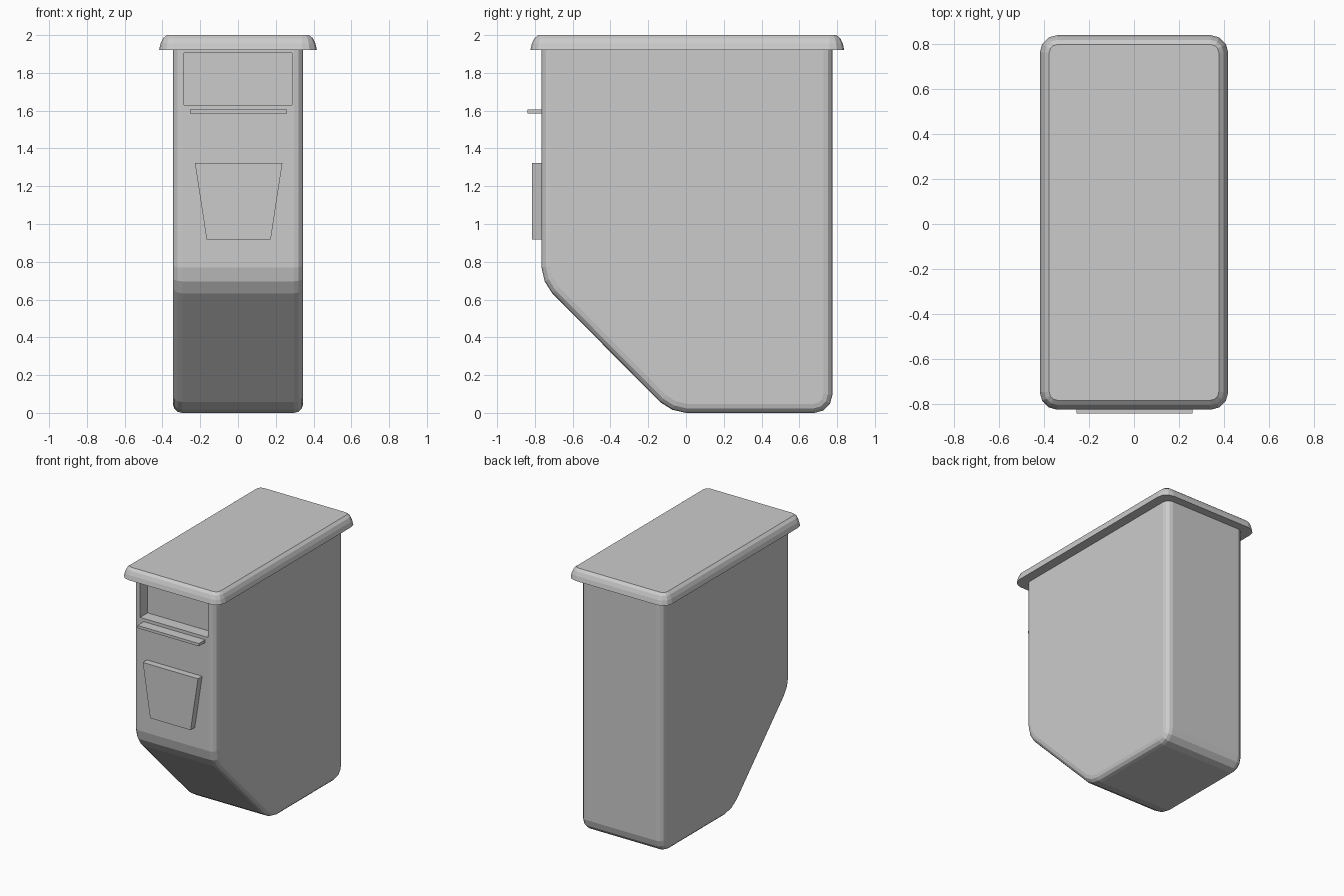
import bpy, bmesh, math

if "Cube" in bpy.data.objects:
    bpy.data.objects.remove(bpy.data.objects["Cube"])


def finish(name, bm):
    bmesh.ops.recalc_face_normals(bm, faces=bm.faces)
    mesh = bpy.data.meshes.new(name)
    bm.to_mesh(mesh)
    bm.free()
    ob = bpy.data.objects.new(name, mesh)
    bpy.context.collection.objects.link(ob)
    return ob


def prism(bm, points, offset):
    """Extrude a closed 3D outline along an offset vector."""
    face = bm.faces.new([bm.verts.new(p) for p in points])
    ext = bmesh.ops.extrude_face_region(bm, geom=[face], use_keep_orig=True)
    verts = [g for g in ext['geom'] if isinstance(g, bmesh.types.BMVert)]
    bmesh.ops.translate(bm, verts=verts, vec=offset)


def box(name, x, y, z):
    bm = bmesh.new()
    prism(bm, [(x[0], y[0], z[0]), (x[1], y[0], z[0]),
               (x[1], y[0], z[1]), (x[0], y[0], z[1])], (0, y[1] - y[0], 0))
    return finish(name, bm)


def rounded_rect(hx, hy, cy, r, segs=3):
    pts = []
    for i, (sx, sy) in enumerate([(1, 1), (-1, 1), (-1, -1), (1, -1)]):
        for k in range(segs + 1):
            a = math.pi / 2 * (i + k / segs)
            pts.append((sx * (hx - r) + r * math.cos(a),
                        cy + sy * (hy - r) + r * math.sin(a)))
    return pts


FRONT, BACK, HALF_W, TOP = -0.765, 0.775, 0.345, 1.93

# Body: side profile extruded across the width
bm = bmesh.new()
profile = [(FRONT, TOP), (FRONT, 0.69), (-0.08, 0), (BACK, 0), (BACK, TOP)]
prism(bm, [(-HALF_W, y, z) for y, z in profile], (2 * HALF_W, 0, 0))


def is_cross(e):
    return abs(e.verts[0].co.x - e.verts[1].co.x) > 0.1


def is_top(e):
    return all(v.co.z > TOP - 0.001 for v in e.verts)


# Round the profile corners, then the rims of both side walls
for front, offset, segs in ((True, 0.08, 2), (False, 0.095, 3)):
    edges = [e for e in bm.edges if is_cross(e) and not is_top(e)
             and (e.verts[0].co.y < 0.3) == front]
    bmesh.ops.bevel(bm, geom=edges, offset=offset, segments=segs,
                    profile=0.5, affect='EDGES')
    if front:
        continue
rim = [e for e in bm.edges if not is_cross(e) and not is_top(e)]
bmesh.ops.bevel(bm, geom=rim, offset=0.048, segments=3, profile=0.5,
                affect='EDGES')
body = finish("bin_body", bm)

# Recessed opening in the front
cutter = box("opening_cutter", (-0.285, 0.285), (-0.9, FRONT + 0.09), (1.63, 1.905))
cutter.hide_render = True
cutter.display_type = 'WIRE'
cut = body.modifiers.new("opening", 'BOOLEAN')
cut.operation = 'DIFFERENCE'
cut.solver = 'EXACT'
cut.object = cutter

# Lid: stacked rounded rectangles with a curved upper edge
bm = bmesh.new()
rings = []
for inset, z in ((0, 1.92), (0.008, 1.955), (0.021, 1.983), (0.042, 2.0)):
    outline = rounded_rect(0.418 - inset, 0.831 - inset, 0.007, 0.078 - inset)
    rings.append([bm.verts.new((x, y, z)) for x, y in outline])
n = len(rings[0])
for a, b in zip(rings, rings[1:]):
    for i in range(n):
        j = (i + 1) % n
        bm.faces.new((a[i], a[j], b[j], b[i]))
bm.faces.new(rings[0])
bm.faces.new(rings[-1])
finish("lid", bm)

# Ledge below the opening
box("front_ledge", (-0.255, 0.26), (-0.84, FRONT + 0.02), (1.585, 1.606))

# Tapered front plate
bm = bmesh.new()
prism(bm, [(x, -0.815, z) for x, z in
           ((-0.228, 1.323), (0.235, 1.323), (0.173, 0.917), (-0.166, 0.917))],
      (0, 0.07, 0))
finish("front_plate", bm)
